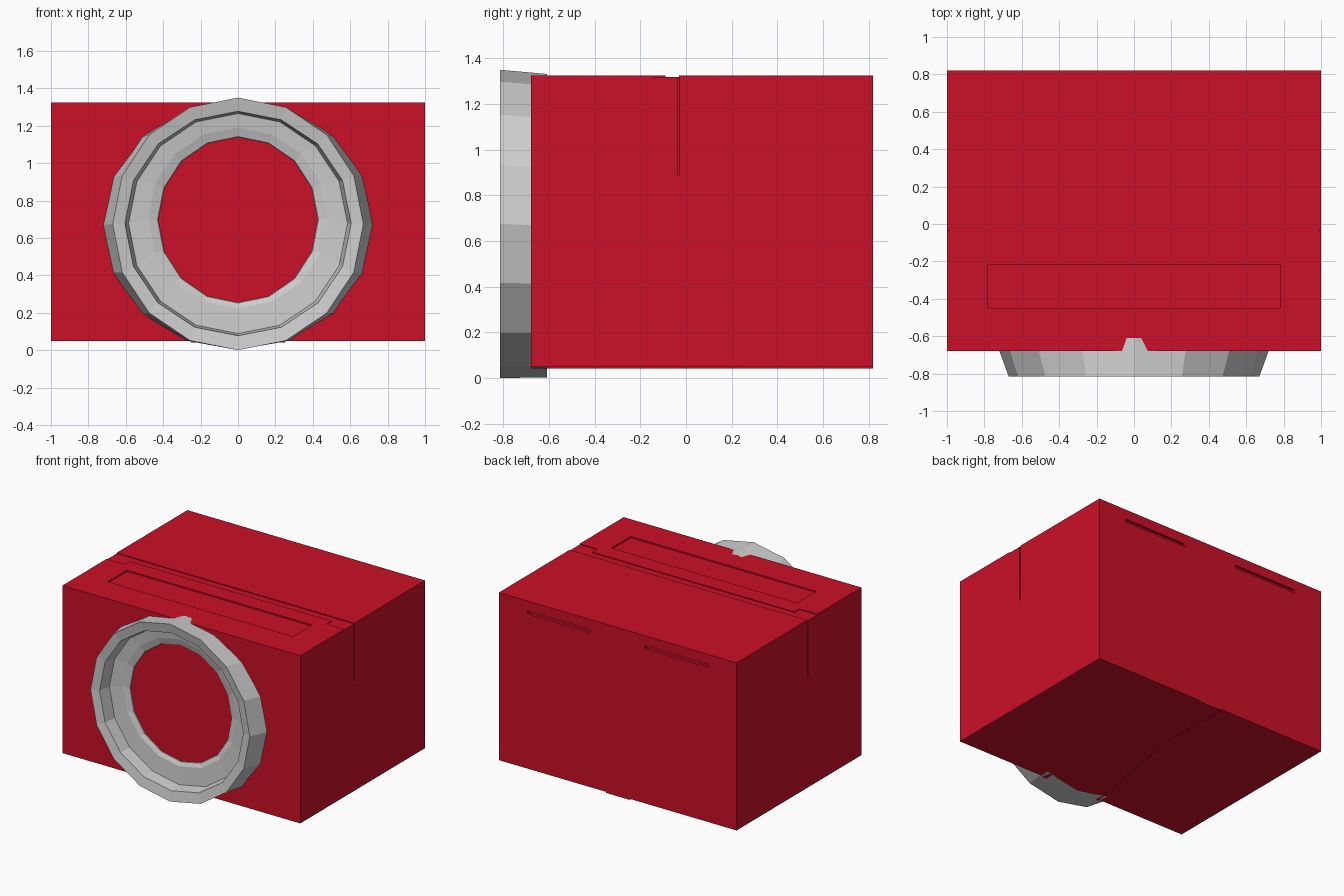
import bpy, bmesh, math

if "Cube" in bpy.data.objects:
    bpy.data.objects.remove(bpy.data.objects["Cube"])

red = bpy.data.materials.new("red_paint")
red.diffuse_color = (0.6, 0.005, 0.02, 1)
red.use_nodes = True
red.node_tree.nodes["Principled BSDF"].inputs["Base Color"].default_value = red.diffuse_color


def make(name, bm, mat=None):
    bmesh.ops.recalc_face_normals(bm, faces=bm.faces)
    me = bpy.data.meshes.new(name)
    bm.to_mesh(me)
    bm.free()
    ob = bpy.data.objects.new(name, me)
    bpy.context.collection.objects.link(ob)
    if mat:
        me.materials.append(mat)
    return ob


def box(name, x0, x1, y0, y1, z0, z1, mat=None):
    bm = bmesh.new()
    bmesh.ops.create_cube(bm, size=1)
    for v in bm.verts:
        v.co = ((x0 + x1) / 2 + v.co.x * (x1 - x0),
                (y0 + y1) / 2 + v.co.y * (y1 - y0),
                (z0 + z1) / 2 + v.co.z * (z1 - z0))
    return make(name, bm, mat)


def cut(target, cutter):
    mod = target.modifiers.new("cut", 'BOOLEAN')
    mod.operation = 'DIFFERENCE'
    mod.solver = 'EXACT'
    mod.object = cutter
    bpy.context.view_layer.objects.active = target
    bpy.ops.object.modifier_apply(modifier=mod.name)
    bpy.data.objects.remove(cutter)


# Main housing
body = box("housing", -1, 1, -0.68, 0.82, 0.05, 1.325, red)

# Round opening behind the lens ring
bm = bmesh.new()
bmesh.ops.create_cone(bm, cap_ends=True, segments=32, radius1=0.52, radius2=0.52, depth=0.8)
for v in bm.verts:
    x, y, z = v.co
    v.co = (x, z - 0.4, y + 0.7)
cut(body, make("opening_cutter", bm))

# Top seam, widened at its ends, and the recessed top panel
cut(body, box("seam_cutter", -1.1, 1.1, -0.09, -0.03, 1.319, 1.4))
cut(body, box("panel_cutter", -0.78, 0.78, -0.45, -0.22, 1.315, 1.4))
for s in (-1, 1):
    a, b = sorted((s * 0.85, s * 1.1))
    cut(body, box("seam_end_cutter", a, b, -0.15, -0.08, 1.319, 1.4))
    # Side seams
    a, b = sorted((s * 0.99, s * 1.1))
    cut(body, box("side_cutter", a, b, -0.038, -0.03, 0.89, 1.4))
    # Rear vents
    a, b = sorted((s * 0.23, s * 0.76))
    cut(body, box("vent_cutter", a, b, 0.8, 0.9, 1.225, 1.25))

# Flared strip under the housing
bm = bmesh.new()
half = [(0.10, 0.82), (0.09, 0.25), (0.13, 0.0), (0.25, -0.68)]
outline = half + [(-x, y) for x, y in reversed(half)]
f = bm.faces.new([bm.verts.new((x, y, 0.042)) for x, y in outline])
r = bmesh.ops.extrude_face_region(bm, geom=[f])
for v in r["geom"]:
    if isinstance(v, bmesh.types.BMVert):
        v.co.z = 0.055
make("base_strip", bm, red)

# Faceted lens ring and reflector: (x radius, z radius, y, centre z)
N = 16
profile = [
    (0.745, 0.665, -0.61, 0.667),
    (0.67, 0.675, -0.815, 0.675),
    (0.605, 0.60, -0.80, 0.677),
    (0.585, 0.588, -0.71, 0.677),
    (0.48, 0.483, -0.70, 0.707),
    (0.43, 0.445, -0.685, 0.697),
    (0.375, 0.405, -0.60, 0.697),
    (0.375, 0.39, None, 0.705),
]
bm = bmesh.new()
rings = []
for rx, rz, y, zc in profile:
    ring = []
    for i in range(N):
        a = 2 * math.pi * i / N
        c, s = math.cos(a), math.sin(a)
        # the last ring lies on a four-sided pyramid
        yy = y if y is not None else -0.15 - 0.2 * (abs(c) + abs(s))
        ring.append(bm.verts.new((rx * c, yy, zc + rz * s)))
    rings.append(ring)
for a, b in zip(rings, rings[1:]):
    for i in range(N):
        j = (i + 1) % N
        bm.faces.new((a[i], a[j], b[j], b[i]))
apex = bm.verts.new((0, -0.15, 0.705))
q = N // 4
for k in range(4):
    bm.faces.new([rings[-1][(k * q + i) % N] for i in range(q + 1)] + [apex])
make("lens_ring", bm)
